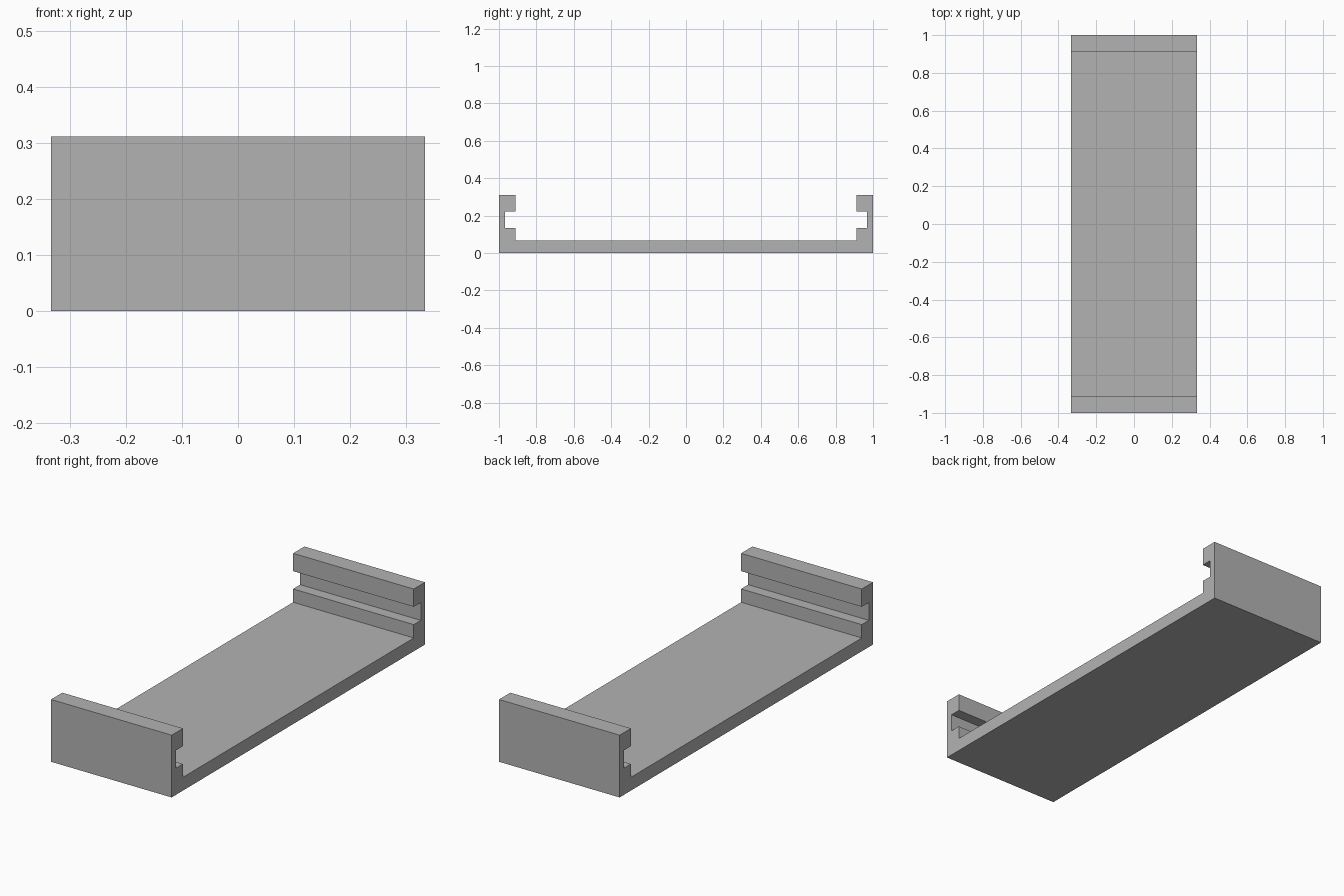
import bpy
import bmesh

cube = bpy.data.objects.get("Cube")
if cube:
    bpy.data.objects.remove(cube, do_unlink=True)

# Plain grey finish
grey = bpy.data.materials.new("plain grey")
grey.use_nodes = True
colour = (0.45, 0.45, 0.45, 1)
grey.diffuse_color = colour
grey.node_tree.nodes["Principled BSDF"].inputs["Base Color"].default_value = colour

# Proportions, in ninetieths of a unit
UNIT = 1 / 90
half_length, half_width = 90, 30
floor_top, groove_bottom, groove_top, rim_top = 6, 12, 20, 28
lip_y = half_length - 8
groove_y = half_length - 3

# Half of the side profile (y, z), from the floor up and around the end wall
half = [
    (lip_y, floor_top), (lip_y, groove_bottom), (groove_y, groove_bottom),
    (groove_y, groove_top), (lip_y, groove_top), (lip_y, rim_top),
    (half_length, rim_top), (half_length, 0),
]
profile = half + [(-y, z) for y, z in reversed(half)]

# Tray with grooved end walls: the mirrored profile extruded across the width
bm = bmesh.new()
verts = [bm.verts.new((-half_width * UNIT, y * UNIT, z * UNIT)) for y, z in profile]
side = bm.faces.new(verts)
result = bmesh.ops.extrude_face_region(bm, geom=[side])
moved = [g for g in result["geom"] if isinstance(g, bmesh.types.BMVert)]
bmesh.ops.translate(bm, verts=moved, vec=(2 * half_width * UNIT, 0, 0))
bmesh.ops.recalc_face_normals(bm, faces=bm.faces)

mesh = bpy.data.meshes.new("grooved_tray")
bm.to_mesh(mesh)
bm.free()
mesh.materials.append(grey)
tray = bpy.data.objects.new("grooved_tray", mesh)
bpy.context.collection.objects.link(tray)
